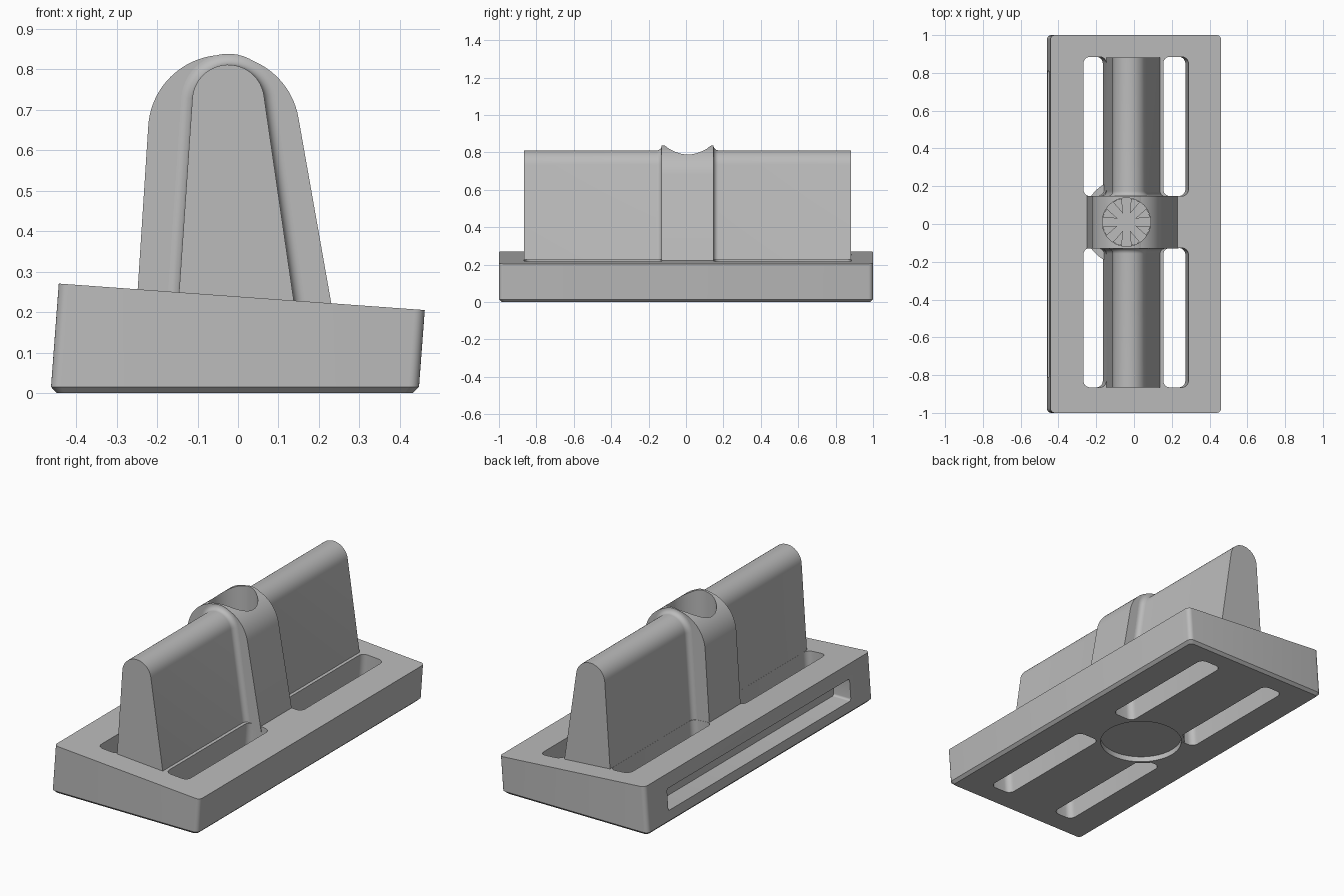
import bpy, bmesh, math
from mathutils import Vector

cube = bpy.data.objects.get("Cube")
if cube:
    bpy.data.objects.remove(cube, do_unlink=True)

GREY = (0.5, 0.5, 0.5, 1)
grey = bpy.data.materials.new("plain grey")
grey.use_nodes = True
grey.diffuse_color = GREY
grey.node_tree.nodes["Principled BSDF"].inputs["Base Color"].default_value = GREY

LEAN = 0.075           # sideways lean of the base per unit of height
MID_X, MID_Y = -0.04, 0.01


def loft(name, rings):
    """Skin a list of equal-length rings into a closed solid."""
    bm = bmesh.new()
    loops = [[bm.verts.new(p) for p in ring] for ring in rings]
    n = len(loops[0])
    for a, b in zip(loops, loops[1:]):
        for i in range(n):
            j = (i + 1) % n
            bm.faces.new((a[i], a[j], b[j], b[i]))
    bm.faces.new(loops[0][::-1])
    bm.faces.new(loops[-1])
    bmesh.ops.recalc_face_normals(bm, faces=bm.faces)
    mesh = bpy.data.meshes.new(name)
    bm.to_mesh(mesh)
    bm.free()
    mesh.materials.append(grey)
    ob = bpy.data.objects.new(name, mesh)
    bpy.context.collection.objects.link(ob)
    return ob


def rounded_rect(x0, x1, y0, y1, r, steps=6):
    pts = []
    corners = [(x1 - r, y1 - r), (x0 + r, y1 - r), (x0 + r, y0 + r), (x1 - r, y0 + r)]
    for k, (cx, cy) in enumerate(corners):
        for i in range(steps + 1):
            a = math.pi / 2 * (k + i / steps)
            pts.append((cx + r * math.cos(a), cy + r * math.sin(a)))
    return pts


def leaning(pts, height):
    """Place an outline at a height (number or rule), following the lean."""
    ring = []
    for x, y in pts:
        z = height(x) if callable(height) else height
        ring.append((x + LEAN * z, y, z))
    return ring


def cylinder(name, r, z0, z1, steps=64):
    circle = [(MID_X + r * math.cos(math.tau * i / steps),
               MID_Y + r * math.sin(math.tau * i / steps)) for i in range(steps)]
    return loft(name, [[(x, y, z) for x, y in circle] for z in (z0, z1)])


def arch(left, right, cx, cz, r, grow=0, steps=24):
    """Tapered arch outline in x and z; left and right are the foot points."""
    def tangent(foot, side):
        d = Vector((foot[0] - cx, foot[1] - cz))
        base = math.atan2(d.y, d.x)
        return base + side * math.acos(r / d.length)
    a0 = tangent(right, 1)
    a1 = tangent(left, -1) % math.tau
    def push(p, a):
        return (p[0] + grow * math.cos(a), p[1] + grow * math.sin(a))
    pts = [push(right, a0)]
    for i in range(steps + 1):
        a = a0 + (a1 - a0) * i / steps
        pts.append(push((cx + r * math.cos(a), cz + r * math.sin(a)), a))
    return pts + [push(left, a1)]


def boolean(ob, tool, operation="DIFFERENCE", keep=False):
    mod = ob.modifiers.new("cut", "BOOLEAN")
    mod.operation, mod.solver, mod.object = operation, "EXACT", tool
    bpy.context.view_layer.objects.active = ob
    bpy.ops.object.modifier_apply(modifier=mod.name)
    if not keep:
        bpy.data.objects.remove(tool, do_unlink=True)


# Leaning base block with a bottom chamfer and sloping top
full = rounded_rect(-0.463, 0.446, -1, 1, 0.025)
inset = rounded_rect(-0.448, 0.431, -0.985, 0.985, 0.02)
base = loft("base", [leaning(inset, 0), leaning(full, 0.015),
                     leaning(full, lambda x: 0.237 - 0.072 * x)])

# Four through slots beside the wings
for x0, x1 in ((-0.287, -0.165), (0.138, 0.272)):
    for y0, y1 in ((0.148, 0.885), (-0.865, -0.127)):
        slot = rounded_rect(x0, x1, y0, y1, 0.035)
        boolean(base, loft("slot_cutter", [leaning(slot, -0.1), leaning(slot, 0.4)]))

# Round socket under the middle
boolean(base, cylinder("socket_rim", 0.233, 0.001, 0.1), "UNION")
boolean(base, cylinder("socket_cutter", 0.215, -0.1, 0.03))

# Long channel in the tall side
channel = rounded_rect(-0.81, 0.81, 0.07, 0.19, 0.012)
boolean(base, loft("channel_cutter", [[(x, y, z) for y, z in channel] for x in (-0.6, -0.35)]))

# Wing, flaring with a fillet where it meets the collar
Y0, Y1, FILLET = -0.13, 0.147, 0.027


def wing_ring(y, grow=0):
    return [(x, y, z) for x, z in
            arch((-0.149, 0.2), (0.142, 0.2), -0.024, 0.722, 0.089, grow)]


flare = []
for i in range(9):
    a = math.pi / 2 * i / 8
    flare.append((FILLET * (1 - math.sin(a)), FILLET * (1 - math.cos(a))))
rings = [wing_ring(-0.865)]
rings += [wing_ring(Y0 - t, g) for t, g in flare]
rings += [wing_ring(Y1 + t, g) for t, g in reversed(flare)]
rings.append(wing_ring(0.882))
wing = loft("wing", rings)

# Collar around the middle of the wing
outline = arch((-0.252, 0.19), (0.236, 0.19), -0.035, 0.648, 0.187, steps=40)
collar = loft("collar", [[(x, y, z) for x, z in outline] for y in (Y0, Y1)])

# Vertical bore through collar and wing, ending in the base
bore = cylinder("bore_cutter", 0.128, 0.1, 1.2)
for part in (base, wing, collar):
    boolean(part, bore, keep=True)
bpy.data.objects.remove(bore, do_unlink=True)

# Ring of pointed teeth on the bore floor
for k in range(8):
    mid = math.tau * (k + 0.5) / 8
    tri = [(0.05, 0), (0.126, -0.2), (0.128, 0), (0.126, 0.2)]
    tri = [(MID_X + r * math.cos(mid + a), MID_Y + r * math.sin(mid + a)) for r, a in tri]
    loft("tooth", [[(x, y, z) for x, y in tri] for z in (0.095, 0.13)])

# Smooth the curved parts and keep the edges crisp
bpy.ops.object.select_all(action="DESELECT")
for part in (base, wing, collar):
    part.select_set(True)
bpy.context.view_layer.objects.active = base
bpy.ops.object.shade_smooth_by_angle(angle=math.radians(30))
